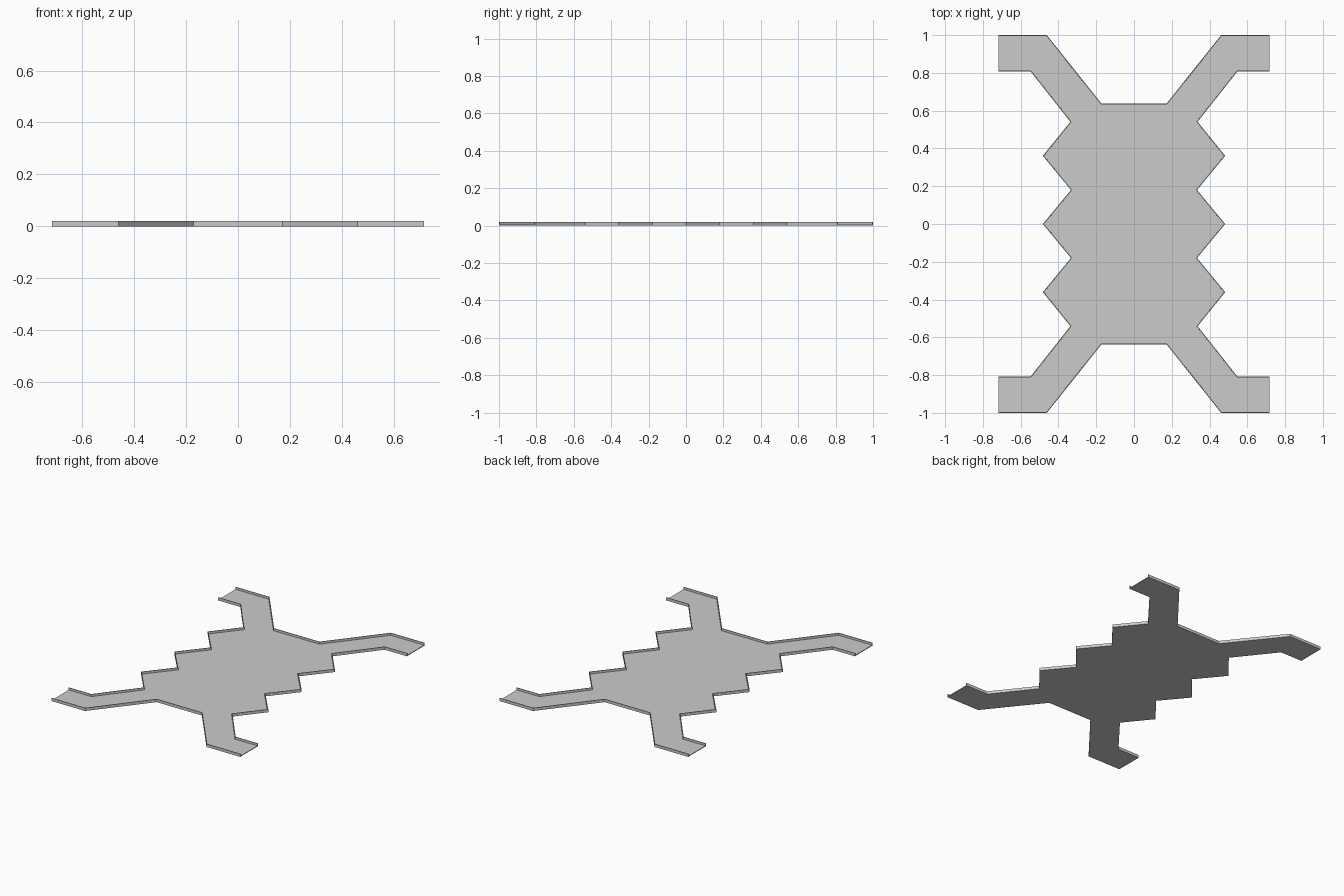
import bpy, bmesh

if "Cube" in bpy.data.objects:
    bpy.data.objects.remove(bpy.data.objects["Cube"])

HEIGHT = 0.02
THICK = 0.005

# One quarter of the outline, from the back edge round to the middle of the right side
quarter = [(0.172, 0.638), (0.461, 1.0), (0.717, 1.0), (0.717, 0.808), (0.548, 0.808),
           (0.337, 0.541), (0.483, 0.361), (0.334, 0.18), (0.483, 0.0)]

# Mirror front to back, then left to right
right = quarter + [(x, -y) for x, y in reversed(quarter[:-1])]
outline = right + [(-x, y) for x, y in reversed(right)]

bm = bmesh.new()
low = [bm.verts.new((x, y, 0)) for x, y in outline]
high = [bm.verts.new((x, y, HEIGHT)) for x, y in outline]

# Floor faces down (the outline runs clockwise seen from above)
bm.faces.new(low)

# Low rim walls, left open at the four arm ends
n = len(outline)
for i in range(n):
    j = (i + 1) % n
    a, b = outline[i], outline[j]
    if abs(a[0]) > 0.7 and abs(b[0]) > 0.7:
        continue
    bm.faces.new((low[j], low[i], high[i], high[j]))

bmesh.ops.delete(bm, geom=[v for v in bm.verts if not v.link_faces], context='VERTS')

mesh = bpy.data.meshes.new("rimmed_tray")
bm.to_mesh(mesh)
bm.free()
tray = bpy.data.objects.new("rimmed_tray", mesh)
bpy.context.collection.objects.link(tray)

# Thin sheet thickness, grown inwards
solid = tray.modifiers.new("sheet", 'SOLIDIFY')
solid.thickness = THICK
solid.offset = -1
solid.use_even_offset = True
